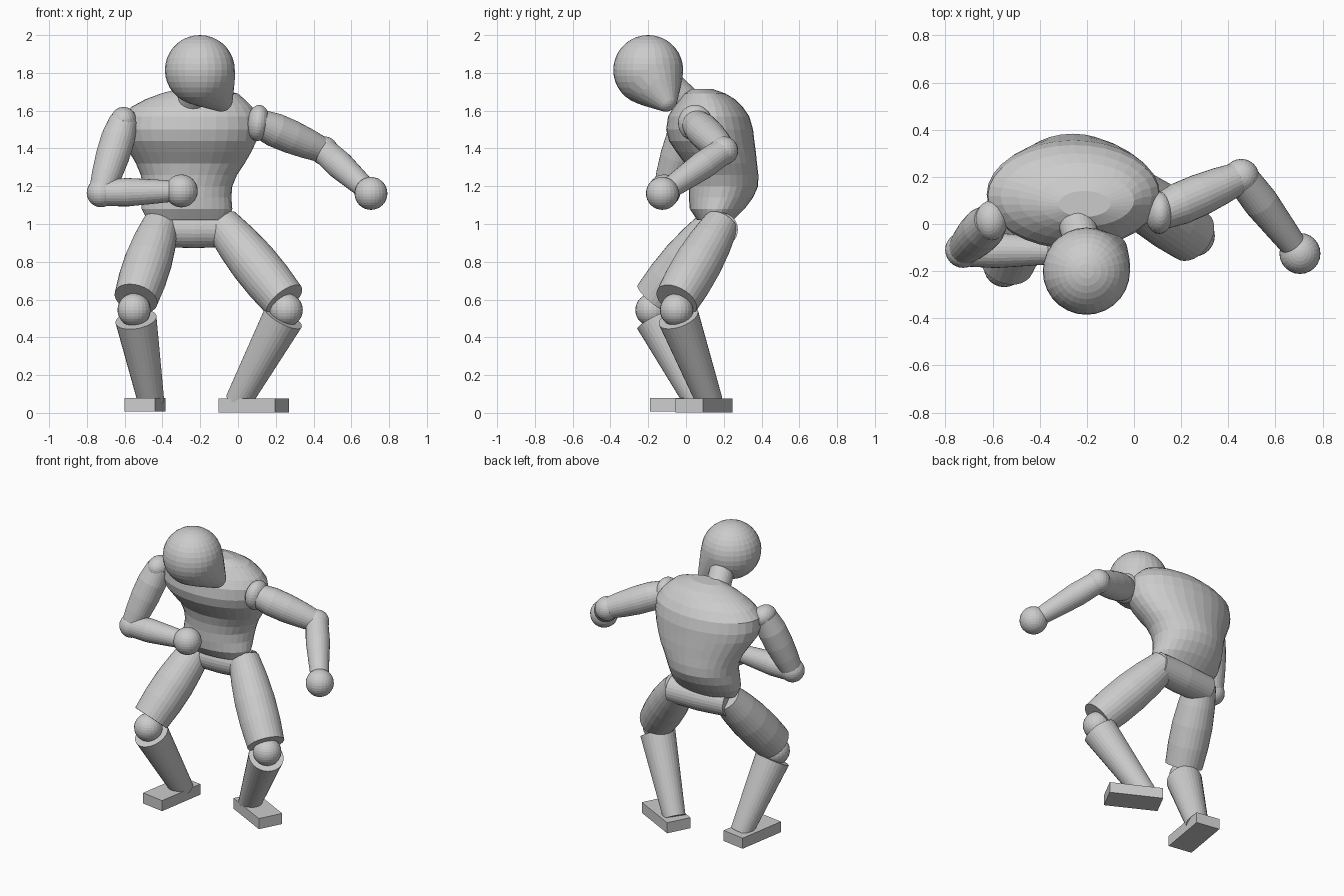
import bpy, bmesh, math
from mathutils import Vector, Matrix

if "Cube" in bpy.data.objects:
    bpy.data.objects.remove(bpy.data.objects["Cube"])


def finish(bm, name):
    bmesh.ops.recalc_face_normals(bm, faces=bm.faces)
    me = bpy.data.meshes.new(name)
    bm.to_mesh(me)
    bm.free()
    ob = bpy.data.objects.new(name, me)
    bpy.context.collection.objects.link(ob)
    return ob


def loft(name, rings):
    """Skin a list of point rings and cap both ends."""
    bm = bmesh.new()
    loops = [[bm.verts.new(p) for p in ring] for ring in rings]
    n = len(loops[0])
    for a, b in zip(loops, loops[1:]):
        for i in range(n):
            j = (i + 1) % n
            bm.faces.new((a[i], a[j], b[j], b[i]))
    bm.faces.new(loops[0])
    bm.faces.new(loops[-1])
    return finish(bm, name)


def limb(name, start, end, radii, n=28):
    """Tapered round limb with evenly spaced radii along its axis."""
    a, b = Vector(start), Vector(end)
    rot = (b - a).to_track_quat('Z', 'Y')
    rings = []
    for k, r in enumerate(radii):
        c = a.lerp(b, k / (len(radii) - 1))
        rings.append([c + rot @ Vector((r * math.cos(t), r * math.sin(t), 0))
                      for t in (2 * math.pi * i / n for i in range(n))])
    return loft(name, rings)


def ball(name, centre, scale, tilt=0.0):
    bm = bmesh.new()
    m = (Matrix.Translation(centre) @ Matrix.Rotation(tilt, 4, 'Y')
         @ Matrix.Diagonal((*scale, 1)))
    bmesh.ops.create_uvsphere(bm, u_segments=24, v_segments=16, radius=1, matrix=m)
    return finish(bm, name)


def body(name, sections, n=32):
    """Upright body from elliptical sections (z, x0, x1, y0, y1)."""
    rings = []
    for z, x0, x1, y0, y1 in sections:
        c = Vector(((x0 + x1) / 2, (y0 + y1) / 2, z))
        rings.append([c + Vector(((x1 - x0) / 2 * math.cos(t),
                                  (y1 - y0) / 2 * math.sin(t), 0))
                      for t in (2 * math.pi * i / n for i in range(n))])
    return loft(name, rings)


def foot(name, centre, yaw):
    bm = bmesh.new()
    m = (Matrix.Translation(centre) @ Matrix.Rotation(yaw, 4, 'Z')
         @ Matrix.Diagonal((0.163, 0.338, 0.072, 1)))
    bmesh.ops.create_cube(bm, size=1, matrix=m)
    return finish(bm, name)


# Head: egg shape, skull blended through jaw to chin
bm = bmesh.new()
for c, r in (((-0.202, -0.2, 1.815), 0.185),
             ((-0.165, -0.172, 1.765), 0.148),
             ((-0.09, -0.108, 1.657), 0.062)):
    bmesh.ops.create_uvsphere(bm, u_segments=28, v_segments=18, radius=r,
                              matrix=Matrix.Translation(c))
hull = bmesh.ops.convex_hull(bm, input=bm.verts)
bmesh.ops.delete(bm, geom=list({v for v in hull["geom_interior"]
                                if isinstance(v, bmesh.types.BMVert)}), context='VERTS')
finish(bm, "head")
limb("neck", (-0.25, 0.03, 1.62), (-0.21, -0.11, 1.76), (0.08, 0.075))

# Torso, and a bar-shaped pelvis between the hips
body("torso", [
    (1.02, -0.48, -0.05, 0.06, 0.25),
    (1.08, -0.51, -0.03, 0.02, 0.31),
    (1.14, -0.51, -0.035, 0.015, 0.355),
    (1.20, -0.505, -0.03, 0.015, 0.382),
    (1.26, -0.515, -0.005, 0.01, 0.383),
    (1.32, -0.54, 0.035, -0.005, 0.376),
    (1.38, -0.575, 0.07, -0.05, 0.37),
    (1.44, -0.61, 0.098, -0.09, 0.362),
    (1.50, -0.625, 0.11, -0.105, 0.355),
    (1.57, -0.62, 0.107, -0.095, 0.335),
    (1.62, -0.565, 0.075, -0.065, 0.30),
    (1.66, -0.49, 0.035, -0.035, 0.26),
    (1.69, -0.41, 0.00, -0.01, 0.21),
    (1.715, -0.32, -0.10, 0.03, 0.14),
])
limb("pelvis", (-0.44, 0.155, 0.97), (-0.03, 0.185, 0.97), (0.09, 0.098, 0.09))

# Legs: side, hip, thigh end, knee, shin top, ankle, foot centre, foot yaw
legs = [
    ("left", (-0.085, 0.185, 1.0), (0.245, -0.05, 0.595), (0.255, -0.05, 0.545),
     (0.24, -0.04, 0.505), (0.0, 0.125, 0.06), (0.083, 0.095, 0.039), 62.6),
    ("right", (-0.41, 0.155, 1.0), (-0.54, -0.165, 0.605), (-0.55, -0.18, 0.545),
     (-0.54, -0.16, 0.495), (-0.46, 0.06, 0.06), (-0.4925, -0.01, 0.043), -9.3),
]
for side, hip, thigh, knee, shin, ankle, fc, yaw in legs:
    limb(side + "_thigh", hip, thigh, (0.095, 0.115, 0.126, 0.126, 0.117))
    ball(side + "_knee", knee, (0.088,) * 3)
    limb(side + "_shin", shin, ankle, (0.11, 0.07))
    foot(side + "_foot", fc, math.radians(yaw))

# Arms: side, shoulder, shoulder scale, tilt, elbow, hand
arms = [
    ("left", (0.107, 0.048, 1.535), (0.06, 0.09, 0.096), 0.1,
     (0.455, 0.2, 1.388), (0.704, -0.125, 1.162)),
    ("right", (-0.605, 0.015, 1.55), (0.068, 0.085, 0.07), -0.25,
     (-0.725, -0.11, 1.165), (-0.30, -0.115, 1.175)),
]
for side, shoulder, scale, tilt, elbow, hand in arms:
    ball(side + "_shoulder", shoulder, scale, tilt)
    limb(side + "_upper_arm", shoulder, elbow, (0.075, 0.09, 0.089, 0.08, 0.066))
    ball(side + "_elbow", elbow, (0.076,) * 3)
    limb(side + "_forearm", elbow, hand, (0.07, 0.075, 0.064, 0.052))
    ball(side + "_hand", hand, (0.087,) * 3)
